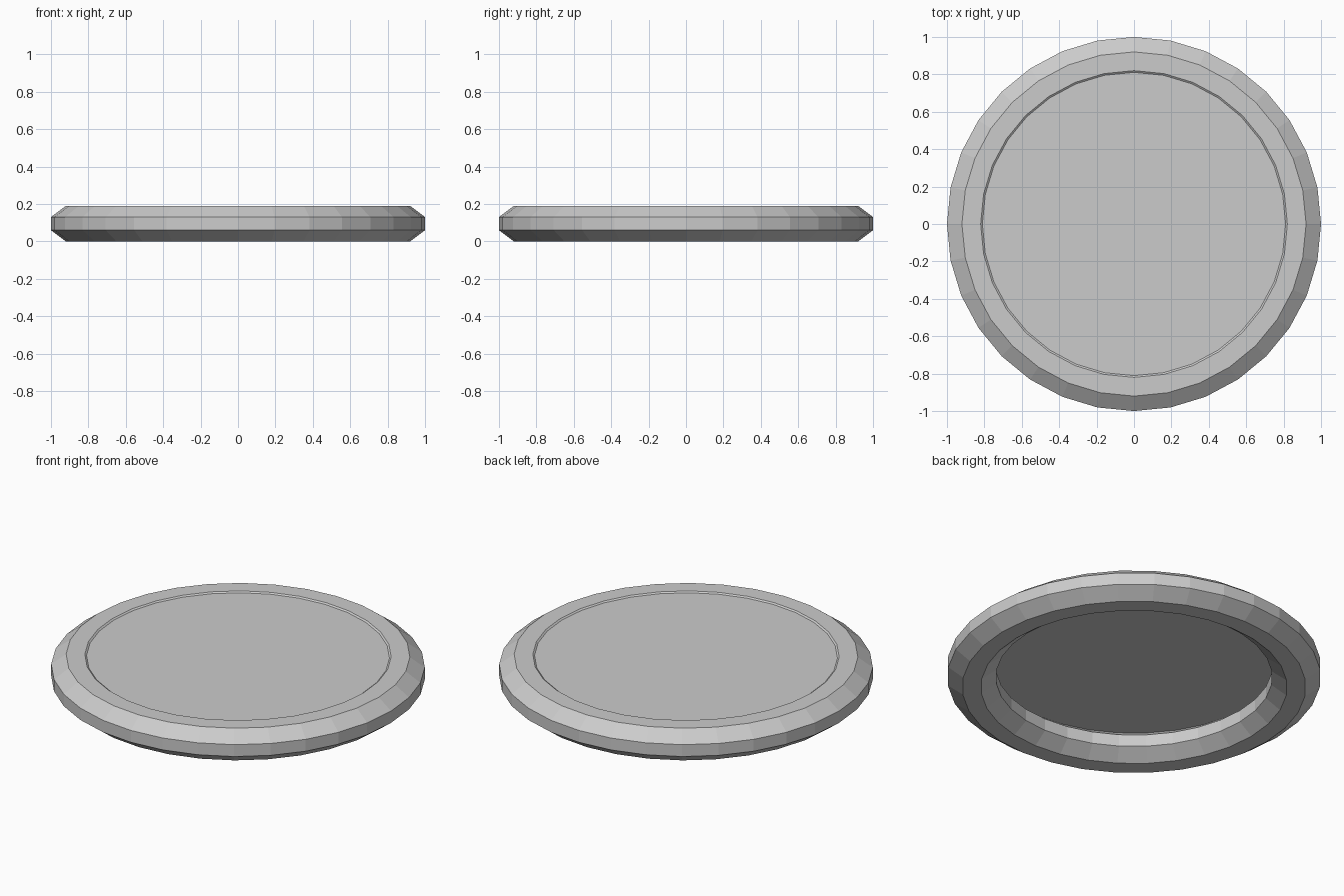
import bpy, bmesh
from math import cos, sin, tau

if "Cube" in bpy.data.objects:
    bpy.data.objects.remove(bpy.data.objects["Cube"])

SIDES = 32


def add_object(name, bm):
    mesh = bpy.data.meshes.new(name)
    bm.to_mesh(mesh)
    bm.free()
    obj = bpy.data.objects.new(name, mesh)
    bpy.context.collection.objects.link(obj)
    return obj


# Rim: closed eight-sided section (radius, height) swept around z
section = [(0.82, 0.0), (0.92, 0.0), (1.0, 0.06), (1.0, 0.13),
           (0.92, 0.19), (0.82, 0.19), (0.74, 0.13), (0.74, 0.06)]
bm = bmesh.new()
rings = []
for i in range(SIDES):
    a = tau * i / SIDES
    rings.append([bm.verts.new((r * cos(a), r * sin(a), z)) for r, z in section])
for i in range(SIDES):
    here, after = rings[i], rings[(i + 1) % SIDES]
    for j in range(len(section)):
        k = (j + 1) % len(section)
        bm.faces.new((here[j], after[j], after[k], here[k]))
bmesh.ops.recalc_face_normals(bm, faces=bm.faces)
add_object("rim", bm)

# Top panel: flat disc set just below the top of the rim
bm = bmesh.new()
bmesh.ops.create_circle(bm, cap_ends=True, segments=SIDES, radius=0.815)
bmesh.ops.translate(bm, verts=bm.verts, vec=(0, 0, 0.183))
bmesh.ops.recalc_face_normals(bm, faces=bm.faces)
for f in bm.faces:
    f.normal_update()
    if f.normal.z < 0:
        f.normal_flip()
add_object("top_panel", bm)
